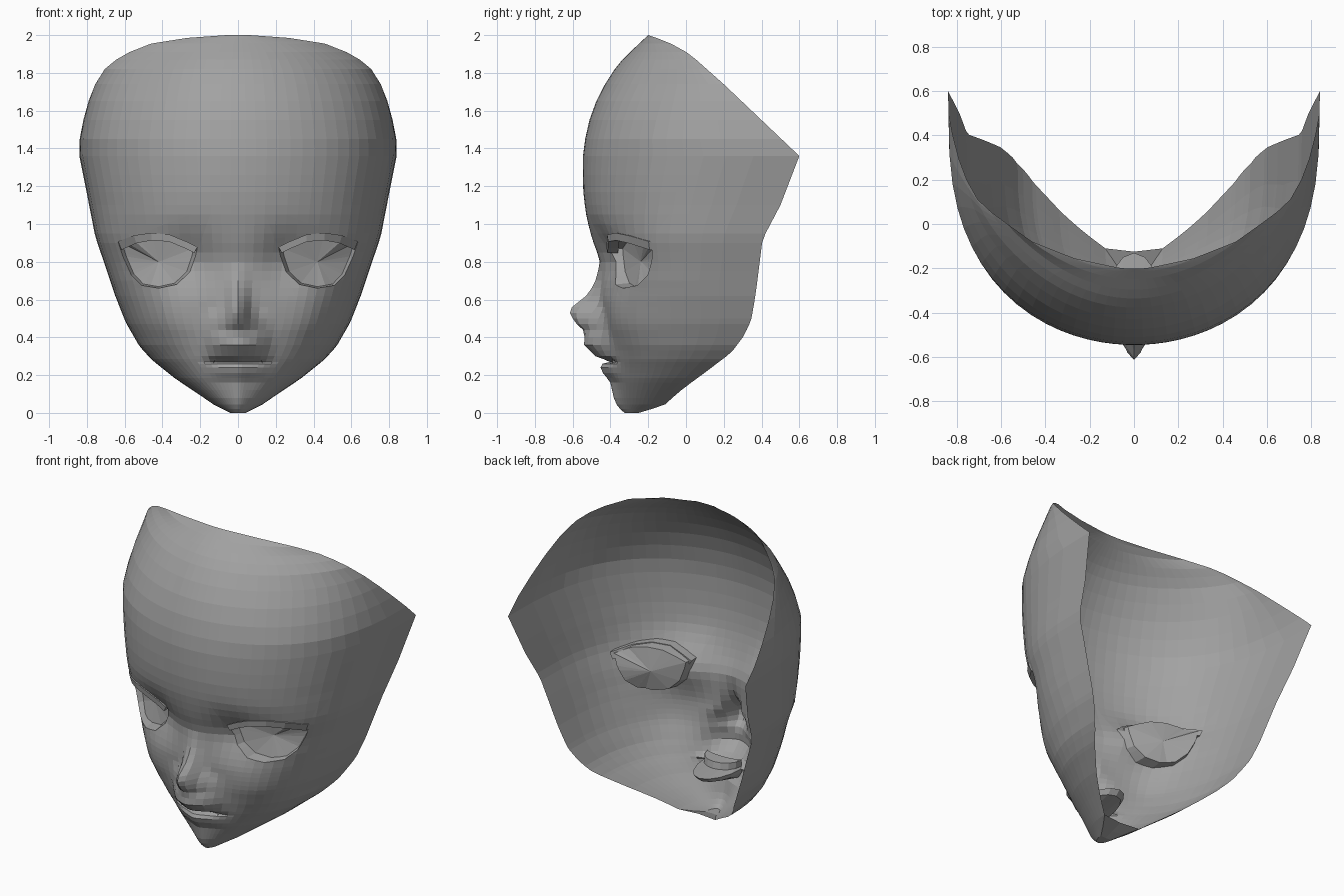
import bpy, bmesh, math
from mathutils import Vector

if "Cube" in bpy.data.objects:
    bpy.data.objects.remove(bpy.data.objects["Cube"])

grey = bpy.data.materials.new("plain grey")
grey.use_nodes = True
COLOUR = (0.36, 0.36, 0.36, 1)
grey.diffuse_color = COLOUR
grey.node_tree.nodes["Principled BSDF"].inputs["Base Color"].default_value = COLOUR


def curve(*pts):
    """Piecewise linear function through (input, value) points."""
    def f(t):
        if t <= pts[0][0]:
            return pts[0][1]
        for (a, va), (b, vb) in zip(pts, pts[1:]):
            if t <= b:
                return va + (vb - va) * (t - a) / (b - a)
        return pts[-1][1]
    return f


def softened(f, reach):
    """Average a curve over a short range to round its corners."""
    return lambda t: sum(f(t + reach * k / 3) for k in range(-3, 4)) / 7


def hill(x, z, cx, cz, wide, tall):
    return math.exp(-((x - cx) / wide) ** 2 - ((z - cz) / tall) ** 2)


def finish(name, bm, mirror=True):
    bmesh.ops.recalc_face_normals(bm, faces=bm.faces)
    mesh = bpy.data.meshes.new(name)
    bm.to_mesh(mesh)
    bm.free()
    mesh.materials.append(grey)
    ob = bpy.data.objects.new(name, mesh)
    bpy.context.collection.objects.link(ob)
    if mirror:
        ob.modifiers.new("Mirror", "MIRROR").merge_threshold = 0.0005


def loft(bm, rows):
    for a, b in zip(rows, rows[1:]):
        for i in range(len(a) - 1):
            bm.faces.new((a[i], a[i + 1], b[i + 1], b[i]))


# Height-driven profiles: middle line, rim, roundness and the nose and lip bumps
front_low = curve((0, -.305), (.03, -.34), (.07, -.36), (.18, -.385), (.3, -.41), (.45, -.435),
                  (.6, -.45), (.8, -.452))
front_high = softened(curve((.7, -.452), (.8, -.452), (.91, -.495), (1.05, -.53), (1.2, -.547),
                            (1.4, -.545), (1.6, -.5), (1.75, -.425), (1.86, -.35), (2, -.2),
                            (2.1, -.1)), .04)
rim_x = curve((0, .04), (.045, .13), (.1, .21), (.18, .33), (.28, .455), (.35, .52), (.48, .595),
              (.62, .65), (.77, .7), (.93, .755), (1.16, .8), (1.36, .84), (1.45, .838),
              (1.61, .807), (1.77, .744), (1.84, .69), (1.9, .6), (1.955, .46), (1.985, .27), (2, .06))
rim_y = curve((0, -.24), (.045, -.11), (.1, -.05), (.14, 0), (.32, .25), (.41, .32), (.49, .352),
              (.65, .372), (.92, .405), (1.1, .5), (1.36, .6), (1.55, .4), (1.74, .2), (1.9, .02),
              (1.955, -.08), (1.985, -.155), (2, -.2))
roundness = curve((0, 2), (.3, 2.6), (.7, 3.2), (1.4, 2.9), (1.6, 2.1), (1.75, 1.5), (1.9, 1.05), (2, 1))
nose = softened(curve((.42, .02), (.47, .1), (.53, .165), (.56, .165), (.61, .085),
                      (.68, .035), (.8, 0)), .015)
lips = curve((.17, 0), (.2, .025), (.24, .035), (.26, .02), (.27, -.02), (.285, .01), (.3, .05),
             (.36, .1), (.4, .09), (.44, .06), (.55, 0))


def skin_y(x, z):
    f = min(x / rim_x(z), 1)
    front = front_low(z) if z < .75 else front_high(z)
    y = rim_y(z) - (rim_y(z) - front) * (1 - f * f) ** (1 / roundness(z))
    y -= nose(z) * math.exp(-(x / (.05 + .025 * max(0, 1 - abs(z - .48) / .1))) ** 2)
    y -= lips(z) * math.exp(-(x / .145) ** 4)
    # hollow beside the nose bridge, dip under the brow, full cheek
    y += .06 * hill(x, z, .26, .82, .13, .14)
    y += .012 * hill(x, z, .45, .93, .15, .07)
    y -= .035 * hill(x, z, .4, .48, .16, .16)
    return y


# Face shell: one half as level rows running from the middle line to the rim
bm = bmesh.new()
heights = [0, .02, .045, .08, .12, .16, .185, .21, .24, .26, .27, .285, .3, .33, .36, .4, .44, .47,
           .5, .53, .56, .59, .62, .66, .7, .75, .8, .85, .9, .95, 1, 1.05, 1.1, 1.17, 1.26,
           1.36, 1.45, 1.55, 1.65, 1.74, 1.82, 1.87, 1.91, 1.955, 1.985, 2]
COLS = 18
rows = []
for z in heights:
    row = []
    for i in range(COLS + 1):
        x = rim_x(z) * math.sin(math.pi / 2 * (i / COLS) ** 1.2)
        row.append(bm.verts.new((x, skin_y(x, z), z)))
    rows.append(row)
loft(bm, rows)

# Underside of the chin
under = [[r[-1], bm.verts.new((0, rim_y(z) - .015, z))] for r, z in zip(rows[:3], heights)]
loft(bm, under)
bm.faces.new(rows[0] + [under[0][1]])

# Eye opening: slice the skin along each side of the outline, then remove the inside
lid_arc = [(.635, .905), (.55, .937), (.46, .95), (.36, .94), (.275, .905), (.215, .875)]
eye = [(.225, .83), (.255, .745), (.325, .68), (.42, .66), (.51, .675), (.565, .73),
       (.61, .83)] + lid_arc
inside = [f for f in bm.faces
          if .1 < f.calc_center_median().x < .72 and .55 < f.calc_center_median().z < 1.05]
for (ax, az), (bx, bz) in zip(eye, eye[1:] + eye[:1]):
    origin = Vector((ax, 0, az))
    inward = Vector((az - bz, 0, bx - ax)).normalized()
    geom = list({v for f in inside for v in f.verts} | {e for f in inside for e in f.edges}) + inside
    cut = bmesh.ops.bisect_plane(bm, geom=geom, dist=1e-5, plane_co=origin, plane_no=inward)
    inside = [f for f in cut["geom"] if isinstance(f, bmesh.types.BMFace)
              and (f.calc_center_median() - origin).dot(inward) > 0]
bmesh.ops.delete(bm, geom=inside, context="FACES")

# Socket wall and the nearly flat, faceted eye disc behind it
hole = [e for e in bm.edges if e.is_boundary
        and all(.2 < v.co.x < .65 and .65 < v.co.z < .96 for v in e.verts)]
wall = bmesh.ops.extrude_edge_only(bm, edges=hole)["geom"]
for v in wall:
    if isinstance(v, bmesh.types.BMVert):
        v.co.x += (.42 - v.co.x) * .1
        v.co.z += (.8 - v.co.z) * .06
        v.co.y = max(v.co.y + .035, -.33 + (v.co.x - .25) * .36)
centre = bm.verts.new((.42, -.24, .8))
for e in [e for e in wall if isinstance(e, bmesh.types.BMEdge)]:
    if e.is_boundary:
        bm.faces.new((e.verts[0], e.verts[1], centre))
finish("face_shell", bm)

# Upper eyelid: a crescent band standing slightly proud of the skin
bm = bmesh.new()
bands = [[], [], [], []]
for i, (x, z) in enumerate(lid_arc):
    t = i / (len(lid_arc) - 1)
    y = skin_y(x, z)
    low_x, low_z = x + .035 * (.5 - x / .84) * 2, z - .042 + .014 * t
    for band, co in zip(bands, [(x, y + .05, z), (x, y - .012, z + .003),
                                (low_x, y - .006, low_z), (low_x, y + .05, low_z)]):
        band.append(bm.verts.new(co))
loft(bm, bands + bands[:1])
for end in (0, -1):
    bm.faces.new([b[end] for b in bands])
finish("upper_eyelid", bm)

# Mouth pocket behind the lips
bm = bmesh.new()
rows = []
for width, back, z in [(.12, -.36, .325), (.12, -.28, .32), (.12, -.27, .28),
                       (.13, -.13, .27), (.12, -.16, .24), (.1, -.34, .205)]:
    rows.append([bm.verts.new((width * math.cos(math.pi * i / 8),
                               -.39 + (back + .39) * math.sin(math.pi * i / 8), z))
                 for i in range(9)])
loft(bm, rows)
finish("mouth_pocket", bm, mirror=False)
